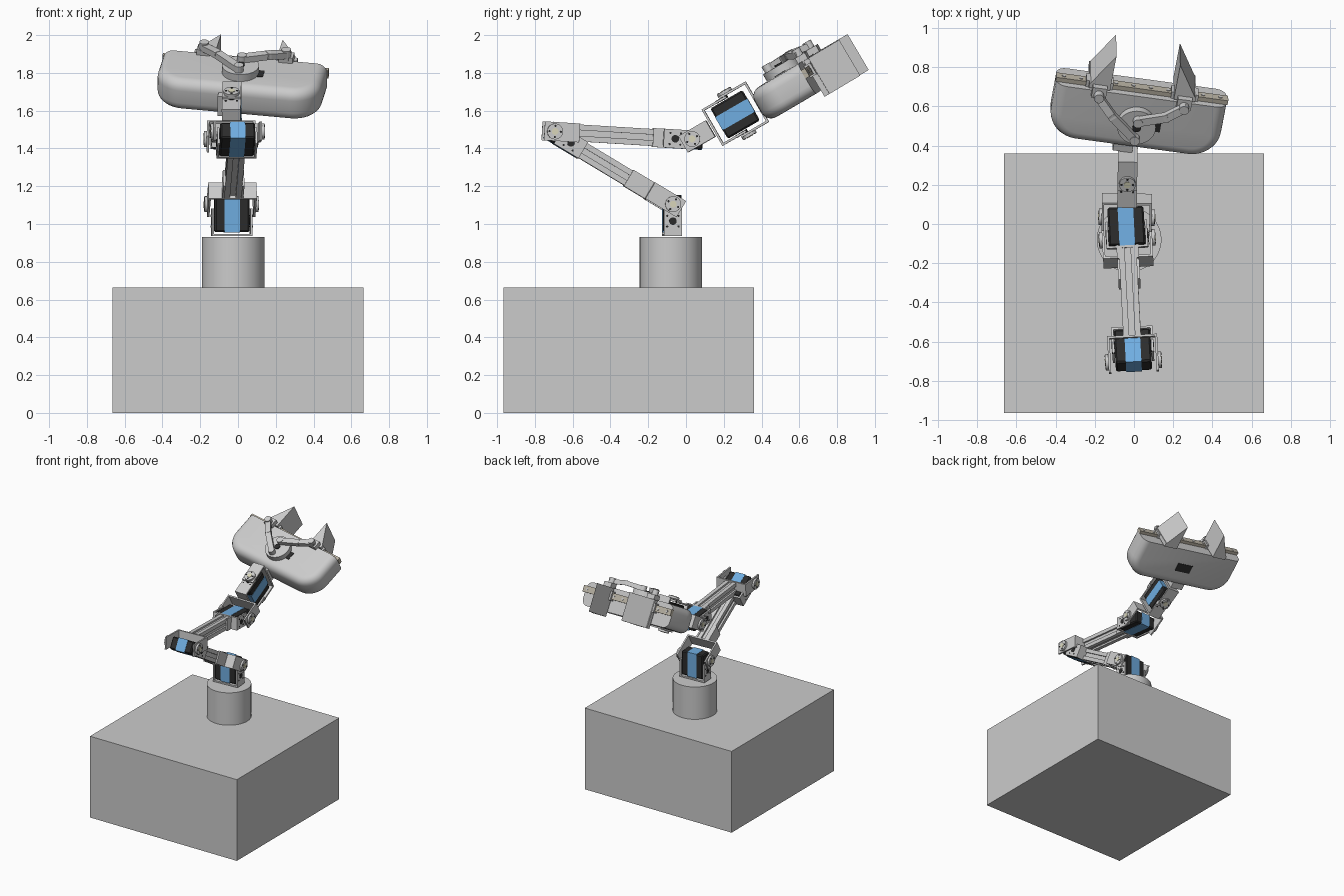
import bpy, bmesh
from math import radians, pi, cos, sin
from mathutils import Matrix, Vector

if "Cube" in bpy.data.objects:
    bpy.data.objects.remove(bpy.data.objects["Cube"])


def material(name, col):
    m = bpy.data.materials.new(name)
    m.diffuse_color = (*col, 1)
    m.use_nodes = True
    m.node_tree.nodes["Principled BSDF"].inputs["Base Color"].default_value = m.diffuse_color
    return m


BLACK = material("black_casing", (0.025, 0.025, 0.025))
BLUE = material("blue_label", (0.16, 0.42, 0.75))
BEIGE = material("rail_metal", (0.50, 0.46, 0.38))
PALE = material("pale_hub", (0.70, 0.68, 0.50))
I = Matrix.Identity(4)


def add(name, bm, M, mat=None, smooth=False):
    bmesh.ops.recalc_face_normals(bm, faces=bm.faces)
    me = bpy.data.meshes.new(name)
    bm.to_mesh(me)
    bm.free()
    ob = bpy.data.objects.new(name, me)
    bpy.context.collection.objects.link(ob)
    ob.matrix_world = M
    if mat:
        me.materials.append(mat)
    if smooth:
        bpy.context.view_layer.objects.active = ob
        ob.select_set(True)
        bpy.ops.object.shade_smooth_by_angle()
        ob.select_set(False)
    return ob


def box(name, M, c, s, mat=None, bevel=0):
    bm = bmesh.new()
    bmesh.ops.create_cube(bm, size=1, matrix=Matrix.Translation(c) @ Matrix.Diagonal((*s, 1)))
    if bevel:
        bmesh.ops.bevel(bm, geom=bm.edges[:], offset=bevel, segments=1, affect='EDGES')
    return add(name, bm, M, mat)


def cyl(name, M, c, r, h, axis='Z', mat=None, n=24):
    rot = {'Z': I, 'X': Matrix.Rotation(pi / 2, 4, 'Y')}[axis]
    bm = bmesh.new()
    bmesh.ops.create_cone(bm, cap_ends=True, segments=n, radius1=r, radius2=r, depth=h,
                          matrix=Matrix.Translation(c) @ rot)
    return add(name, bm, M, mat, True)


def prism(name, M, pts, z0, z1, mat=None):
    bm = bmesh.new()
    f = bm.faces.new([bm.verts.new((x, y, z0)) for x, y in pts])
    r = bmesh.ops.extrude_face_region(bm, geom=[f])
    bmesh.ops.translate(bm, vec=(0, 0, z1 - z0),
                        verts=[v for v in r['geom'] if isinstance(v, bmesh.types.BMVert)])
    return add(name, bm, M, mat)


def frame(origin, yaw, pitch):
    # local x = sideways, y = along the arm, z = normal
    return (Matrix.Translation(origin) @ Matrix.Rotation(radians(yaw), 4, 'Z')
            @ Matrix.Rotation(radians(pitch), 4, 'X'))


def motor(name, M, y):
    box(name, M, (0, y, 0), (0.185, 0.195, 0.096), BLACK, 0.008)
    box(name + "_label", M, (0, y, 0), (0.08, 0.198, 0.100), BLUE)


def u_bracket(name, M, hw, web, end, h=0.1, hub=None, bolts=None):
    t = 0.012
    box(name + "_web", M, (0, web, 0), (2 * hw, t, h))
    for s in (-1, 1):
        box(name + "_side", M, (s * hw, (web + end) / 2, 0), (t, abs(end - web) + t, h))
        if hub is not None:
            cyl(name + "_horn", M, (s * (hw + 0.012), hub, 0), 0.042, 0.018, 'X')
            cyl(name + "_hub", M, (s * (hw + 0.014), hub, 0), 0.018, 0.02, 'X', PALE)
            for a in range(4):
                cyl(name + "_screw", M, (s * (hw + 0.013), hub + 0.03 * cos(a * pi / 2), 0.03 * sin(a * pi / 2)),
                    0.006, 0.02, 'X', BLACK, 8)
        if bolts is not None:
            cyl(name + "_bore", M, (s * hw, bolts, 0), 0.02, 0.016, 'X', BLACK)
            for dy in (-0.028, 0.028):
                for dz in (-0.03, 0.03):
                    cyl(name + "_bolt", M, (s * hw, bolts + dy, dz), 0.006, 0.016, 'X', BLACK, 8)


def slotted_bar(name, M, y0, y1):
    c, L = (y0 + y1) / 2, abs(y1 - y0)
    box(name + "_core", M, (0, c, 0), (0.062, L, 0.062))
    for sx in (-1, 1):
        for sz in (-1, 1):
            box(name + "_rail", M, (sx * 0.03, c, sz * 0.03), (0.03, L, 0.03))


def beam(name, M, a, b, w, h):
    a, b = Vector(a), Vector(b)
    rot = (b - a).to_track_quat('Y', 'Z').to_matrix().to_4x4()
    box(name, M @ Matrix.Translation((a + b) / 2) @ rot, (0, 0, 0), (w, (b - a).length + w * 0.6, h))


# plinth and pedestal
box("plinth", I, (0, -0.3025, 0.3325), (1.33, 1.325, 0.665))
cyl("pedestal", I, (-0.025, -0.08, 0.7975), 0.165, 0.265, n=64)

# shoulder: upright motor in a U bracket
S = frame((-0.033, -0.075, 1.105), 3, 90)
motor("shoulder_motor", S, -0.05)
u_bracket("shoulder_base", S, 0.102, -0.163, -0.03, 0.095, bolts=-0.09)

# lower arm, running back and up to the elbow
A = frame((-0.035, -0.075, 1.105), 3, -31)
u_bracket("lower_arm_fork", A, 0.122, -0.135, 0.045, hub=0)
slotted_bar("lower_arm", A, -0.135, -0.56)
for s in (-1, 1):
    box("lower_arm_gusset", A, (s * 0.05, -0.2, 0), (0.012, 0.14, 0.1))
motor("elbow_motor", A, -0.665)
u_bracket("elbow_cradle", A, 0.1, -0.56, -0.7, bolts=-0.63)

# upper arm, running forward to the wrist
B = frame((-0.003, -0.70, 1.49), 3, -3.5)
u_bracket("upper_arm_fork", B, 0.122, 0.125, -0.05, hub=0)
slotted_bar("upper_arm", B, 0.125, 0.59)
motor("wrist_motor", B, 0.69)
u_bracket("wrist_cradle", B, 0.1, 0.585, 0.71, bolts=0.64)
for s in (-1, 1):
    box("upper_arm_gusset", B, (s * 0.05, 0.56, 0), (0.012, 0.07, 0.1))

# wrist yoke and the rolled yaw motor
W = frame((-0.037, 0.035, 1.45), -1, 30)
u_bracket("wrist_fork", W, 0.122, 0.105, -0.05, hub=0)
R = W @ Matrix.Rotation(pi / 2, 4, 'Y')
motor("yaw_motor", R, 0.26)
u_bracket("yaw_cradle", R, 0.105, 0.125, 0.26, bolts=0.24)
u_bracket("yaw_fork", R, 0.118, 0.39, 0.235, hub=0.27)

# gripper frame
lat = Vector((0.987, -0.135, -0.09)).normalized()
fwd = Vector((0.163, 0.85, 0.5))
fwd = (fwd - lat * fwd.dot(lat)).normalized()
G = Matrix((lat, fwd, lat.cross(fwd))).transposed().to_4x4()
G.translation = (0.012, 0.56, 1.725)
box("palm_mount", G, (-0.04, -0.17, -0.01), (0.1, 0.06, 0.12))

# palm: D outline with rounded edges, flat at the front
r, n, T, F = 0.15, 10, 0.092, 0.16
arc = [(0.29 + r * cos(-a * pi / 2 / n), -0.01 + r * sin(-a * pi / 2 / n)) for a in range(n + 1)]
outline = [(0.44, F)] + arc + [(-x, y) for x, y in reversed(arc)] + [(-0.44, F)]
bm = bmesh.new()
face = bm.faces.new([bm.verts.new((x, y, -T)) for x, y in outline])
res = bmesh.ops.extrude_face_region(bm, geom=[face])
bmesh.ops.translate(bm, vec=(0, 0, 2 * T), verts=[v for v in res['geom'] if isinstance(v, bmesh.types.BMVert)])
rim = [e for e in bm.edges if abs(e.verts[0].co.z - e.verts[1].co.z) < 1e-5
       and min(v.co.y for v in e.verts) < F - 1e-4]
bmesh.ops.bevel(bm, geom=rim, offset=0.055, segments=5, profile=0.5, affect='EDGES')
add("palm", bm, G, None, True)
box("palm_top_slot", G, (0.105, 0, T), (0.04, 0.065, 0.006), BLACK)
box("palm_bottom_slot", G, (0, 0, -T), (0.13, 0.07, 0.006), BLACK)

# slide rail across the palm front
box("rail", G, (0, F + 0.012, 0.03), (0.89, 0.025, 0.05), BEIGE)
for i in range(10):
    cyl("rail_bolt", G @ Matrix.Rotation(-pi / 2, 4, 'X'), (-0.405 + i * 0.09, -0.03, F + 0.024), 0.01, 0.008, n=12)

# drive disc
cyl("drive_disc", G, (0, 0, T + 0.02), 0.098, 0.045, n=40)
cyl("drive_disc_axle", G, (0, 0, T + 0.045), 0.022, 0.012, mat=BLACK)

# wedge fingers with carriages and crank links
for s, start in ((-1, -0.06), (1, 0.045)):
    prism("finger", G, [(s * 0.165, 0.19), (s * 0.275, 0.19), (s * 0.165, 0.375)], -0.13, 0.09)
    box("finger_plate", G, (s * 0.22, 0.185, -0.02), (0.11, 0.03, 0.22))
    box("carriage", G, (s * 0.22, 0.178, 0.03), (0.14, 0.04, 0.07))
    box("finger_lug", G, (s * 0.22, 0.165, 0.10), (0.075, 0.06, 0.05))
    cyl("finger_pin", G, (s * 0.22, 0.155, 0.135), 0.025, 0.06)
    elbow = (s * 0.135, 0.095 if s > 0 else 0.06, 0.155)
    beam("crank_link_inner", G, (0, start, 0.15), elbow, 0.042, 0.035)
    beam("crank_link_outer", G, elbow, (s * 0.225, 0.155, 0.135), 0.042, 0.035)
    cyl("crank_pin", G, (0, start, 0.15), 0.025, 0.045)
